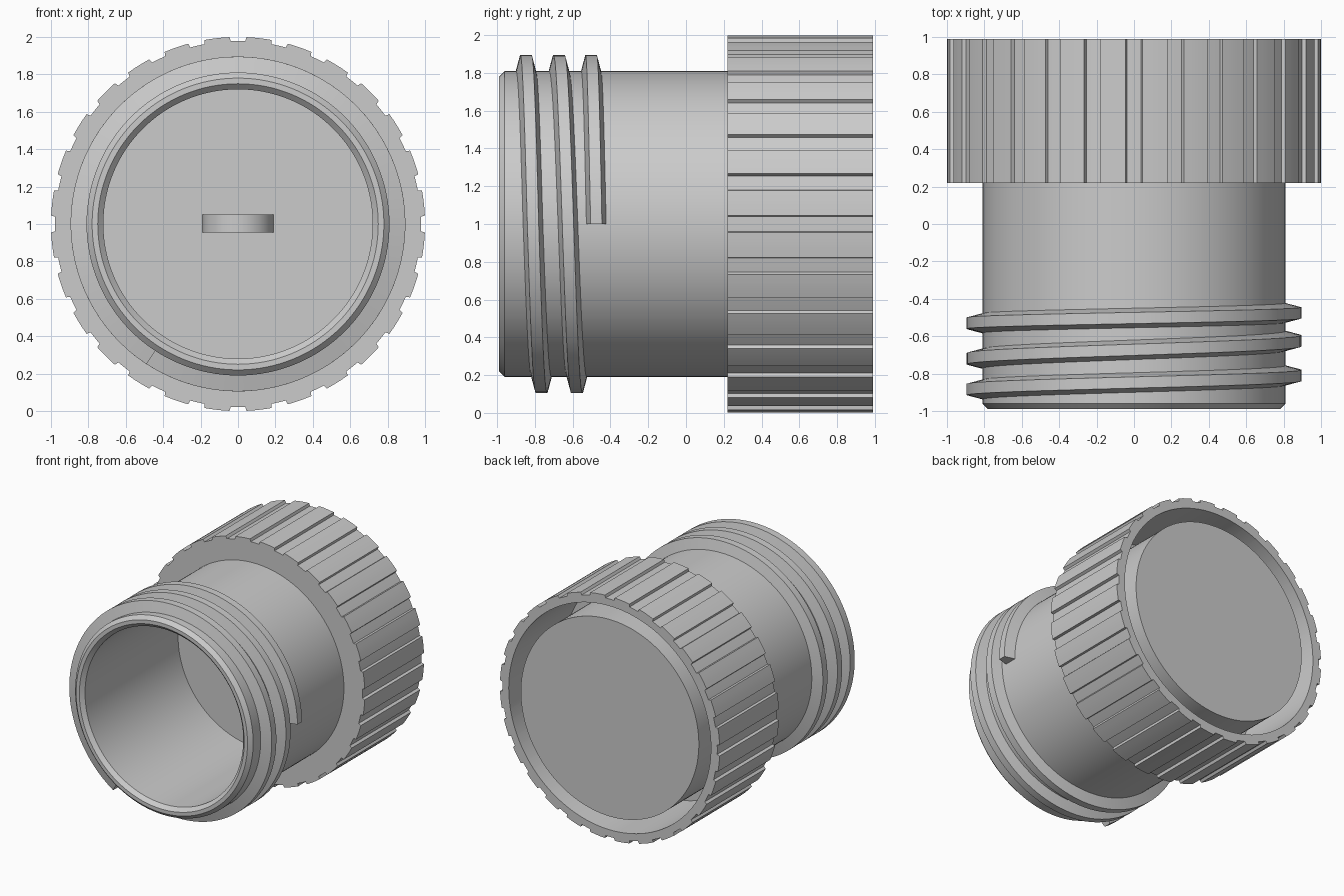
import bpy, bmesh, math

if "Cube" in bpy.data.objects:
    bpy.data.objects.remove(bpy.data.objects["Cube"])

AXIS_Z = 1.0


def polar(r, a, y):
    return (r * math.cos(a), y, AXIS_Z + r * math.sin(a))


def loft(name, rings, close_rings=False, closed=True, cap=False, angle=30):
    """Skin a list of equal-length point rings into one mesh."""
    bm = bmesh.new()
    rows = [[bm.verts.new(p) for p in ring] for ring in rings]
    n = len(rows[0])
    for i in range(len(rows) if close_rings else len(rows) - 1):
        a, b = rows[i], rows[(i + 1) % len(rows)]
        for j in range(n if closed else n - 1):
            k = (j + 1) % n
            bm.faces.new((a[j], a[k], b[k], b[j]))
    if cap:
        bm.faces.new(rows[0])
        bm.faces.new(rows[-1][::-1])
    bmesh.ops.recalc_face_normals(bm, faces=bm.faces)
    me = bpy.data.meshes.new(name)
    bm.to_mesh(me)
    bm.free()
    ob = bpy.data.objects.new(name, me)
    bpy.context.collection.objects.link(ob)
    bpy.ops.object.select_all(action='DESELECT')
    ob.select_set(True)
    bpy.context.view_layer.objects.active = ob
    bpy.ops.object.shade_smooth_by_angle(angle=math.radians(angle))
    return ob


# Hollow tube with chamfered mouth, closed inner floor and flat back
SEG = 128
body = [(0.72, 0.25), (0.72, -0.96), (0.75, -0.99), (0.78, -0.99),
        (0.81, -0.96), (0.81, 0.99)]
loft("tube_body", [[polar(r, 2 * math.pi * i / SEG, y) for i in range(SEG)]
                   for r, y in body], cap=True)

# Grip collar: 28 shallow grooves outside, deep annular gap at the back
TEETH, LOW, HIGH = 28, 0.978, 1.0
tooth = [(-2.25, LOW), (0, LOW), (2.25, LOW),
         (2.6, HIGH), (5.1, HIGH), (7.75, HIGH), (10.25, HIGH)]
outline = [(math.radians(a + k * 360 / TEETH), r)
           for k in range(TEETH) for a, r in tooth]


def collar_ring(y, radius=None):
    return [polar(radius or r, a, y) for a, r in outline]


loft("grip_collar", [collar_ring(0.22, 0.80), collar_ring(0.22),
                     collar_ring(0.99), collar_ring(0.99, 0.92),
                     collar_ring(0.28, 0.92), collar_ring(0.28, 0.80)],
     angle=25)

# Screw thread: trapezoid section swept along a helix (turn 0 is at -x)
half_turn_y = [-0.885, -0.81, -0.72, -0.625, -0.53, -0.475]


def thread_y(t):
    i = max(0, min(4, math.floor(t * 2)))
    f = t * 2 - i
    if t < 0:
        return half_turn_y[0] + t * 0.06
    return half_turn_y[i] * (1 - f) + half_turn_y[i + 1] * f


section = [(0.80, -0.055), (0.895, -0.03), (0.895, 0.03), (0.80, 0.055)]
START, END, STEPS = -0.158, 2.5, 260
rings = []
for s in range(STEPS + 1):
    t = START + (END - START) * s / STEPS
    a = math.pi - 2 * math.pi * t
    rings.append([polar(r, a, thread_y(t) + dy) for r, dy in section])
loft("screw_thread", rings, cap=True, angle=20)

# Half-round tab standing on the inner floor
arc = [(0.19 * math.cos(math.pi * i / 24), 0.26 - 0.19 * math.sin(math.pi * i / 24))
       for i in range(25)]
loft("inner_tab", [[(x, y, z) for x, y in arc] for z in (0.955, 1.05)], cap=True)
